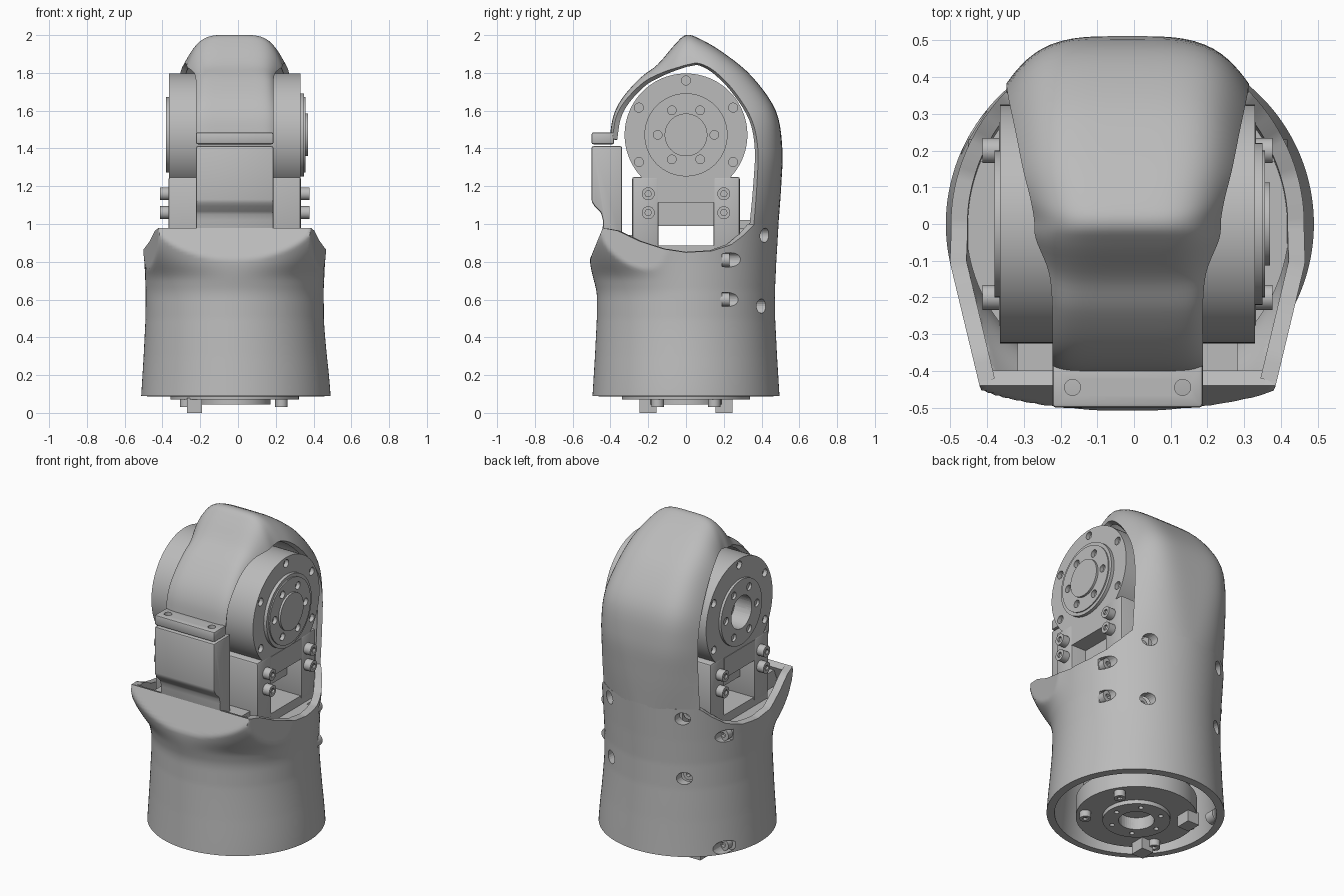
import bpy, bmesh, math
from math import sin, cos, pi
from mathutils import Matrix, Vector

cube = bpy.data.objects.get("Cube")
if cube:
    bpy.data.objects.remove(cube, do_unlink=True)

grey = bpy.data.materials.new("satin grey")
grey.use_nodes = True
grey.diffuse_color = (0.5, 0.5, 0.5, 1)
grey.node_tree.nodes["Principled BSDF"].inputs["Base Color"].default_value = (0.5, 0.5, 0.5, 1)

TURN = {"x": Matrix.Rotation(pi / 2, 4, "Y"), "y": Matrix.Rotation(pi / 2, 4, "X"), "z": Matrix()}
MID = -0.0175  # x of the symmetry plane
CZ = 1.472     # height of the joint axis


def make(name, bm):
    mesh = bpy.data.meshes.new(name)
    bm.to_mesh(mesh)
    bm.free()
    mesh.materials.append(grey)
    obj = bpy.data.objects.new(name, mesh)
    bpy.context.collection.objects.link(obj)
    return obj


def activate(obj):
    bpy.ops.object.select_all(action="DESELECT")
    obj.select_set(True)
    bpy.context.view_layer.objects.active = obj


def smooth(obj, angle=35):
    activate(obj)
    bpy.ops.object.shade_smooth_by_angle(angle=math.radians(angle))
    return obj


def modify(obj, kind, **settings):
    mod = obj.modifiers.new(kind.lower(), kind)
    for key, value in settings.items():
        setattr(mod, key, value)
    activate(obj)
    bpy.ops.object.modifier_apply(modifier=mod.name)


def add_rod(bm, axis, at, r, length, sides):
    bmesh.ops.create_cone(bm, cap_ends=True, segments=sides, radius1=r, radius2=r, depth=length,
                          matrix=Matrix.Translation(at) @ TURN[axis])


def rod(name, axis, at, r, length, sides=64):
    bm = bmesh.new()
    add_rod(bm, axis, at, r, length, sides)
    return smooth(make(name, bm))


def drill(obj, axis, spots, r, length, sides=20):
    bm = bmesh.new()
    for at in spots:
        add_rod(bm, axis, at, r, length, sides)
    cutter = make("hole_cutter", bm)
    cutter.hide_render = True
    modify(obj, "BOOLEAN", operation="DIFFERENCE", object=cutter, solver="EXACT")
    bpy.data.objects.remove(cutter, do_unlink=True)
    smooth(obj)


def box(name, half, y, z, bevel=0.0):
    bm = bmesh.new()
    bmesh.ops.create_cube(bm, size=1)
    for v in bm.verts:
        v.co = (MID + 2 * half * v.co.x, sum(y) / 2 + v.co.y * (y[1] - y[0]), sum(z) / 2 + v.co.z * (z[1] - z[0]))
    obj = make(name, bm)
    if bevel:
        modify(obj, "BEVEL", width=bevel, segments=2)
    return smooth(obj)


def extrude_x(name, profile, half):
    bm = bmesh.new()
    face = bm.faces.new([bm.verts.new((MID - half, y, z)) for y, z in profile])
    out = bmesh.ops.extrude_face_region(bm, geom=[face])["geom"]
    bmesh.ops.translate(bm, verts=[g for g in out if isinstance(g, bmesh.types.BMVert)], vec=(2 * half, 0, 0))
    bmesh.ops.recalc_face_normals(bm, faces=bm.faces)
    return make(name, bm)


def skin(name, rows, closed, flip, thickness):
    bm = bmesh.new()
    grid = [[bm.verts.new(p) for p in row] for row in rows]
    n = len(grid[0])
    for low, high in zip(grid, grid[1:]):
        for i in range(n if closed else n - 1):
            k = (i + 1) % n
            quad = [low[i], low[k], high[k], high[i]]
            bm.faces.new(quad[::-1] if flip else quad)
    obj = make(name, bm)
    modify(obj, "SOLIDIFY", thickness=thickness, offset=-1)
    return smooth(obj, 40)


def lookup(table, t):
    for (a, va), (b, vb) in zip(table, table[1:]):
        if t <= b:
            return va + (vb - va) * max(0, (t - a) / (b - a))
    return table[-1][1]


def ramp(t):
    t = min(1, max(0, t))
    return t * t * (3 - 2 * t)


# Lower shell: waisted tube with flared front corners and a sloping front facet
RADIUS = [(0.09, 0.495), (0.3, 0.482), (0.5, 0.472), (0.65, 0.471), (0.8, 0.478), (1.0, 0.49)]
RIM = [(-0.44, 0.98), (-0.36, 0.965), (-0.25, 0.91), (-0.12, 0.868), (0, 0.85),
       (0.14, 0.858), (0.24, 0.89), (0.31, 0.945), (0.36, 1.0)]


def shell_point(a, z):
    c, s = cos(a), sin(a)
    front = ramp(-s / 0.6)
    n = 2 + 1.75 * front * ramp((z - 0.7) / 0.28)
    r = lookup(RADIUS, z) + 0.03 * front * ramp((z - 0.6) / 0.21)
    r /= (abs(c) ** n + abs(s) ** n) ** (1 / n)
    y = max(r * s, -0.51 + max(0, z - 0.81) * 0.41)
    reach = 0.485 - 0.24 * max(0, -y - 0.1) if z > 0.7 and y < -0.1 else 1
    x = min(reach, max(-reach, r * c))
    return Vector((MID + x + 0.0125 * (1 + c) / 2 * ramp((0.5 - z) / 0.4), y, z))


ROWS, AROUND = 54, 192
angles = [2 * pi * i / AROUND for i in range(AROUND)]
rims = [lookup(RIM, shell_point(a, 0.93).y) for a in angles]
shell = skin("lower_shell", [[shell_point(a, 0.09 + (top - 0.09) * j / ROWS) for a, top in zip(angles, rims)]
                             for j in range(ROWS + 1)], True, False, 0.045)

# Screw pockets through the back of the shell, with sunken screws
spots = [(x * side, 0.42, z) for side in (-1, 1) for x, z in ((0.25, 0.94), (0.25, 0.565))]
spots += [(0.42, 0.31, 0.81), (0.42, 0.31, 0.6), (-0.42, 0.31, 0.81), (-0.42, 0.31, 0.13)]
spots = [(MID + x, y, z) for x, y, z in spots]
drill(shell, "y", spots, 0.038, 0.24)
for x, y, z in spots:
    screw = rod("shell_screw", "y", (x * 0.95, y - 0.11, z), 0.036, 0.06, 20)
    drill(screw, "y", [(x * 0.95, y - 0.08, z)], 0.016, 0.04, 6)

# Hood sections: ridge y, ridge z, edge y, edge z, half width, squareness
HOOD = [(0.488, 0.98, 0.358, 0.98, 0.33, 2.15), (0.504, 1.2, 0.375, 1.2, 0.33, 3),
        (0.51, 1.4, 0.38, 1.4, 0.33, 4), (0.475, 1.6, 0.345, 1.56, 0.325, 5),
        (0.35, 1.78, 0.25, 1.71, 0.305, 5), (0.2, 1.905, 0.15, 1.81, 0.285, 5),
        (0.07, 1.982, 0.07, 1.85, 0.265, 4.5), (0.0, 2.0, 0.015, 1.845, 0.255, 4.5),
        (-0.055, 1.955, -0.04, 1.83, 0.25, 5), (-0.15, 1.845, -0.13, 1.8, 0.215, 6),
        (-0.24, 1.775, -0.225, 1.75, 0.205, 8), (-0.335, 1.67, -0.32, 1.655, 0.205, 8),
        (-0.385, 1.57, -0.37, 1.565, 0.205, 8), (-0.405, 1.45, -0.39, 1.45, 0.205, 8)]


def spline(points, steps):
    pts = [Vector(p) for p in points]
    pts = [2 * pts[0] - pts[1]] + pts + [2 * pts[-1] - pts[-2]]
    for a, b, c, d in zip(pts, pts[1:], pts[2:], pts[3:]):
        for k in range(steps):
            t = k / steps
            yield b + (c - a) * (t / 2) + (2 * a - 5 * b + 4 * c - d) * (t * t / 2) \
                + (3 * b - a - 3 * c + d) * (t ** 3 / 2)
    yield pts[-2]


across = [sin(pi / 2 * k / 16) for k in range(-16, 17)]
skin("hood", [[(MID + w * s, y + (ye - y) * abs(s) ** p, z + (ze - z) * abs(s) ** p) for s in across]
              for y, z, ye, ze, w, p in spline(HOOD, 5)], False, True, 0.03)

# Clamp flange at the front end of the hood
flange = box("hood_flange", 0.205, (-0.5, -0.38), (1.422, 1.485), 0.01)
drill(flange, "z", [(MID + x, -0.445, 1.45) for x in (-0.15, 0.15)], 0.022, 0.2)

# Front cover with an undercut foot, and the ledge behind the shell's front lip
cover = extrude_x("front_cover", [(-0.338, 1.412), (-0.5, 1.412), (-0.5, 1.12), (-0.485, 1.095), (-0.45, 1.06),
                                  (-0.44, 1.02), (-0.442, 0.93), (-0.338, 0.93)], 0.205)
modify(cover, "BEVEL", width=0.01, segments=2)
smooth(cover)
box("front_ledge", 0.3, (-0.43, -0.28), (0.84, 0.942))


# Joint drum with its end plates
def ring(x, r, start=0.0):
    return [(x, r * cos(start + pi * k / 3), CZ + r * sin(start + pi * k / 3)) for k in range(6)]


drum = rod("joint_drum", "x", (MID, 0, CZ), 0.325, 0.695, 96)
for x in (-0.365, 0.33):
    drill(drum, "x", ring(x, 0.288, pi / 6), 0.024, 0.05)
for name, x, r, wide in (("right_rim", 0.335, 0.22, 0.03), ("right_end_plate", 0.338, 0.2, 0.038)):
    plate = rod(name, "x", (x, 0, CZ), r, wide)
    drill(plate, "x", ring(0.355, 0.15), 0.023, 0.044)
rod("right_hub", "x", (0.35, 0, CZ), 0.113, 0.04)
left = rod("left_end_plate", "x", (-0.36, 0, CZ), 0.2, 0.04)
drill(left, "x", ring(-0.38, 0.15), 0.023, 0.05)
drill(left, "x", [(-0.38, 0, CZ)], 0.1, 0.1, 48)
drill(drum, "x", [(-0.365, 0, CZ)], 0.1, 0.2, 48)

# Bracket legs, crosspiece and deck that carry the drum
for name, s in (("front", -1), ("back", 1)):
    box(name + "_bracket_leg", 0.35, sorted((s * 0.145, s * 0.285)), (0.86, 1.25), 0.012)
box("bracket_crosspiece", 0.35, (-0.15, 0.15), (1.115, 1.24))
box("motor_body", 0.25, (-0.15, 0.15), (0.99, 1.13))
box("bracket_base", 0.345, (-0.28, 0.28), (0.82, 0.885))
box("hood_mount", 0.2, (0.28, 0.345), (0.82, 1.02))
rod("inner_deck", "z", (MID, 0, 0.81), 0.44, 0.04, 96)
for y in (-0.2, 0.2):
    for z in (1.06, 1.16):
        for s in (1, -1):
            x = MID + s * 0.3675
            bolt = rod("bracket_bolt", "x", (x, y, z), 0.034, 0.055, 24)
            drill(bolt, "x", [(x + s * 0.03, y, z)], 0.018, 0.03, 6)

# Inner column and mounting base underneath
rod("inner_column", "z", (MID, 0, 0.5), 0.3, 0.7)
base = rod("base_disc", "z", (MID, 0, 0.125), 0.34, 0.11)
base_ring = rod("base_ring", "z", (MID, 0, 0.075), 0.19, 0.06)
for part in (base, base_ring):
    drill(part, "z", [(MID, 0, 0.04)], 0.1, 0.16, 48)
drill(base_ring, "z", [(MID + x, y - CZ, 0.045) for _, x, y in ring(0, 0.145)], 0.014, 0.04)
for y in (-0.2, 0.2):
    tab = box("base_tab", 0.04, (y - 0.045, y + 0.045), (0, 0.08))
    tab.location.x = -0.2125
    for x in (-0.2575, 0.2475):
        foot = rod("base_screw", "z", (MID + x, y * 0.75, 0.06), 0.033, 0.06, 24)
        drill(foot, "z", [(MID + x, y * 0.75, 0.03)], 0.016, 0.03, 6)
